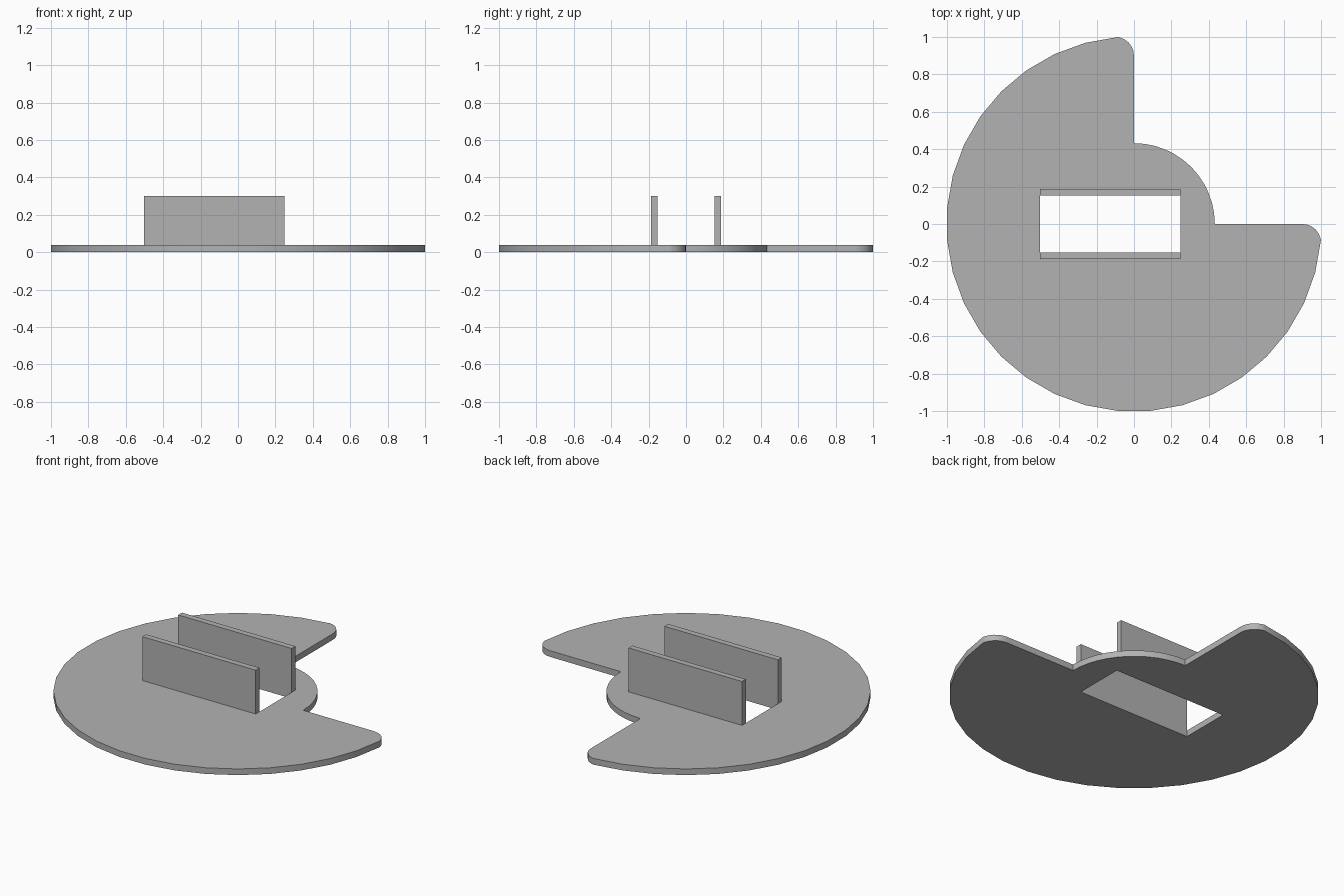
import bpy
import bmesh
from math import cos, sin, radians

cube = bpy.data.objects.get("Cube")
if cube:
    bpy.data.objects.remove(cube)

THICK = 0.037
TOP = 0.3
SLOT_X = (-0.503, 0.249)
SLOT_Y = 0.152
WALL_Y = 0.188

grey = bpy.data.materials.new("plain grey")
grey.use_nodes = True
colour = (0.45, 0.45, 0.45, 1)
grey.diffuse_color = colour
grey.node_tree.nodes["Principled BSDF"].inputs["Base Color"].default_value = colour


def arc(cx, cy, r, start, end, steps):
    """Points along a circular arc, angles in degrees."""
    angles = [radians(start + (end - start) * i / steps) for i in range(steps + 1)]
    return [(cx + r * cos(a), cy + r * sin(a)) for a in angles]


def extrude_loops(name, loops, z0, z1):
    """Solid made from an outline and optional holes."""
    bm = bmesh.new()
    edges = []
    for loop in loops:
        vs = [bm.verts.new((x, y, z0)) for x, y in loop]
        edges += [bm.edges.new((v, vs[i - 1])) for i, v in enumerate(vs)]
    bmesh.ops.triangle_fill(bm, use_beauty=True, edges=edges)
    new = bmesh.ops.extrude_face_region(bm, geom=bm.faces[:], use_keep_orig=True)["geom"]
    for v in new:
        if isinstance(v, bmesh.types.BMVert):
            v.co.z = z1
    bmesh.ops.recalc_face_normals(bm, faces=bm.faces[:])
    mesh = bpy.data.meshes.new(name)
    bm.to_mesh(mesh)
    bm.free()
    mesh.materials.append(grey)
    obj = bpy.data.objects.new(name, mesh)
    bpy.context.collection.objects.link(obj)
    return obj


def rectangle(x0, x1, y0, y1):
    return [(x0, y0), (x1, y0), (x1, y1), (x0, y1)]


# Three-quarter disc: outer rim, rounded tip, inner hub arc, rounded tip
outline = arc(0, 0, 1.003, 95, 355, 26)
outline += arc(0.9, -0.1, 0.1, 15, 90, 5)
outline += arc(0, 0, 0.432, 0, 90, 12)
outline += arc(-0.1, 0.9, 0.1, 0, 75, 5)
slot = rectangle(*SLOT_X, -SLOT_Y, SLOT_Y)
plate = extrude_loops("cam_plate", [outline, slot], 0, THICK)

# Smooth rim with sharp corners
bpy.ops.object.select_all(action="DESELECT")
plate.select_set(True)
bpy.context.view_layer.objects.active = plate
bpy.ops.object.shade_smooth_by_angle(angle=radians(30))

# Upright walls along the long sides of the slot
for name, side in (("front_wall", -1), ("back_wall", 1)):
    y0, y1 = sorted((side * SLOT_Y, side * WALL_Y))
    extrude_loops(name, [rectangle(*SLOT_X, y0, y1)], THICK, TOP)
